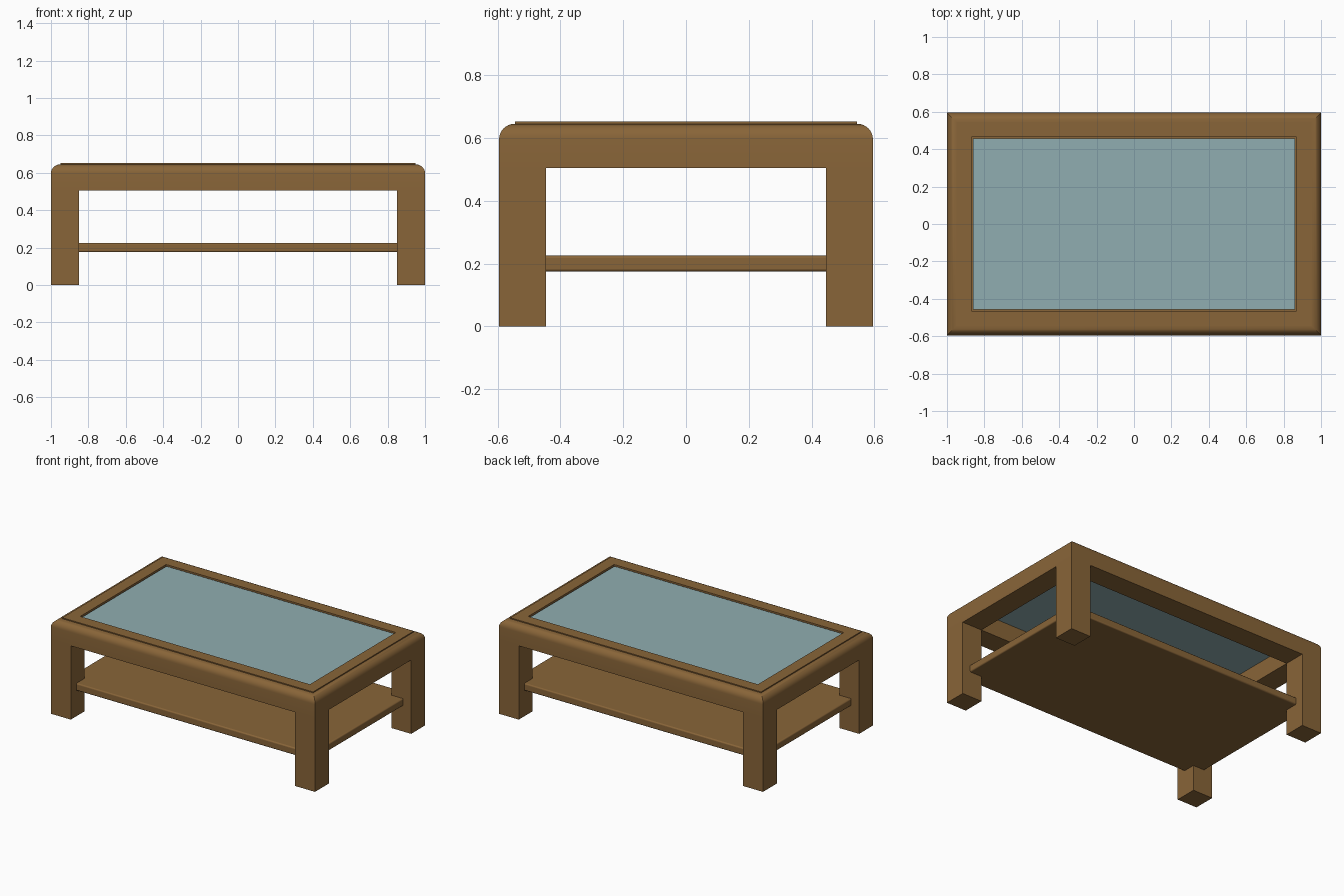
import bpy, bmesh, math

if "Cube" in bpy.data.objects:
    bpy.data.objects.remove(bpy.data.objects["Cube"])

HX, HY = 1.0, 0.595      # half length and half depth
LEG = 0.15


def material(name, color):
    m = bpy.data.materials.new(name)
    m.diffuse_color = (*color, 1)
    m.use_nodes = True
    m.node_tree.nodes["Principled BSDF"].inputs["Base Color"].default_value = m.diffuse_color
    return m


wood = material("wood", (0.25, 0.13, 0.04))
glass = material("glass", (0.28, 0.42, 0.44))


def box(name, lo, hi, mat, bevel=0):
    bpy.ops.mesh.primitive_cube_add(size=1, location=[(a + b) / 2 for a, b in zip(lo, hi)])
    o = bpy.context.object
    o.name = name
    o.scale = [b - a for a, b in zip(lo, hi)]
    bpy.ops.object.transform_apply(location=False, rotation=False, scale=True)
    o.data.materials.append(mat)
    if bevel:
        b = o.modifiers.new("bevel", "BEVEL")
        b.width, b.segments = bevel, 3
        bpy.ops.object.shade_smooth_by_angle(angle=math.radians(35))
    return o


def frame(name, profile, mat):
    """Sweep a closed (inset, z) profile around the rectangle with mitred corners."""
    bm = bmesh.new()
    rings = [[bm.verts.new((sx * (HX - d), sy * (HY - d), z)) for d, z in profile]
             for sx, sy in ((-1, -1), (1, -1), (1, 1), (-1, 1))]
    n = len(profile)
    for i in range(4):
        a, b = rings[i], rings[(i + 1) % 4]
        for j in range(n):
            k = (j + 1) % n
            bm.faces.new((a[j], b[j], b[k], a[k]))
    bmesh.ops.recalc_face_normals(bm, faces=bm.faces)
    me = bpy.data.meshes.new(name)
    bm.to_mesh(me)
    bm.free()
    o = bpy.data.objects.new(name, me)
    bpy.context.collection.objects.link(o)
    me.materials.append(mat)
    bpy.context.view_layer.objects.active = o
    bpy.ops.object.select_all(action="DESELECT")
    o.select_set(True)
    bpy.ops.object.shade_smooth_by_angle(angle=math.radians(35))
    return o


# Top frame: apron, rounded shoulder, raised lip and ledge for the glass
R = 0.05
shoulder = [(R - R * math.cos(t), 0.597 + 0.048 * math.sin(t))
            for t in (i * math.pi / 16 for i in range(9))]
frame("top_frame", [(0, 0.505)] + shoulder +
      [(0.05, 0.652), (0.13, 0.652), (0.13, 0.625), (LEG, 0.625), (LEG, 0.505)], wood)

# Glass panel resting on the ledge
box("glass_panel", (-0.862, -0.457, 0.625), (0.862, 0.457, 0.645), glass)

# Four square legs flush with the apron
for sx, nx in ((-1, "left"), (1, "right")):
    for sy, ny in ((-1, "front"), (1, "back")):
        xs = sorted((sx * HX, sx * (HX - LEG)))
        ys = sorted((sy * HY, sy * (HY - LEG)))
        box(f"{ny}_{nx}_leg", (xs[0], ys[0], 0), (xs[1], ys[1], 0.505), wood)

# Lower shelf let into the legs
box("lower_shelf", (-0.94, -0.535, 0.175), (0.94, 0.535, 0.225), wood, bevel=0.008)
